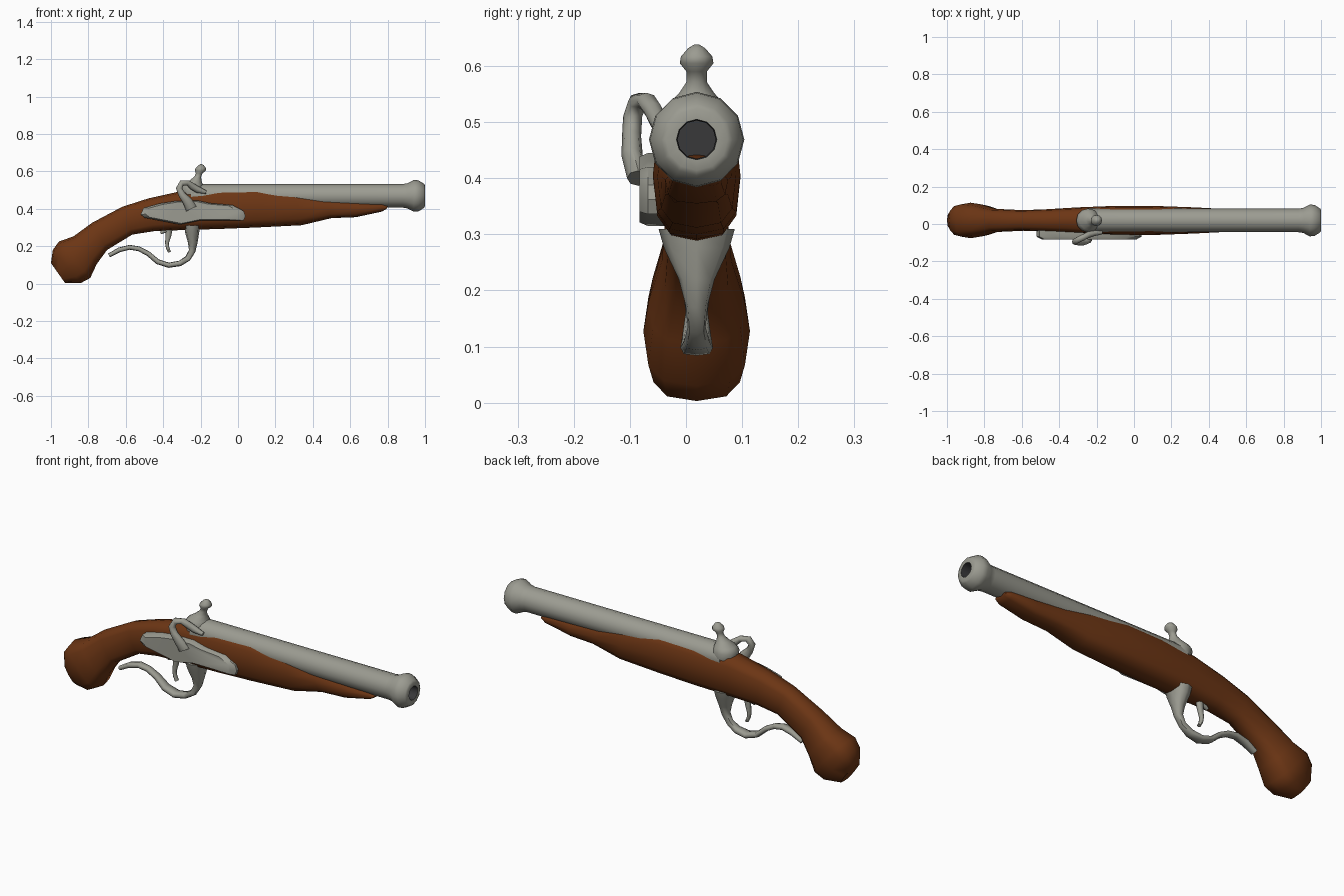
import bpy, bmesh, math
from mathutils import Vector

YC = 0.019  # centre plane of the stock and barrel


def material(name, rgb):
    m = bpy.data.materials.new(name)
    m.diffuse_color = (*rgb, 1)
    return m


WOOD = material("brown wood", (0.15, 0.036, 0.007))
STEEL = material("grey steel", (0.33, 0.33, 0.285))
DARK = material("dark bore", (0.04, 0.04, 0.042))


def finish(name, bm, mats, angle=45):
    bmesh.ops.recalc_face_normals(bm, faces=bm.faces)
    me = bpy.data.meshes.new(name)
    bm.to_mesh(me)
    bm.free()
    for m in mats:
        me.materials.append(m)
    ob = bpy.data.objects.new(name, me)
    bpy.context.collection.objects.link(ob)
    bpy.ops.object.select_all(action='DESELECT')
    ob.select_set(True)
    bpy.context.view_layer.objects.active = ob
    bpy.ops.object.shade_smooth_by_angle(angle=math.radians(angle))
    return ob


def ring(c, u, a, b, n, p):
    """Superellipse ring: half-size a along u (in the xz plane), b along y."""
    pts = []
    for i in range(n):
        t = 2 * math.pi * i / n
        f = lambda v: math.copysign(abs(v) ** (2 / p), v) if abs(v) > 1e-6 else 0
        pts.append(Vector(c) + u * a * f(math.cos(t)) + Vector((0, b * f(math.sin(t)), 0)))
    return pts


def loft(name, rings, mats, angle=45, rule=None):
    bm = bmesh.new()
    vs = [[bm.verts.new(p) for p in r] for r in rings]
    n = len(vs[0])
    for k, (r, s) in enumerate(zip(vs, vs[1:])):
        for i in range(n):
            f = bm.faces.new((r[i], r[(i + 1) % n], s[(i + 1) % n], s[i]))
            f.material_index = rule(k) if rule else 0
    bm.faces.new(vs[0])
    bm.faces.new(vs[-1]).material_index = rule(len(vs)) if rule else 0
    return finish(name, bm, mats, angle)


def sweep(name, path, n=8, p=2.0, angle=60):
    """Bar along (x, z, y, half thickness, half width) stations."""
    rings = []
    for k, (x, z, y, a, b) in enumerate(path):
        q, r = path[max(k - 1, 0)], path[min(k + 1, len(path) - 1)]
        t = Vector((r[0] - q[0], 0, r[1] - q[1])).normalized()
        rings.append(ring((x, y, z), Vector((-t.z, 0, t.x)), a, b, n, p))
    return loft(name, rings, [STEEL], angle)


# Stock: top x, z, bottom x, z, half width, from butt to fore-end
stock = [
    (-1.00, .110, -.925, .003, .045), (-.99, .180, -.84, .003, .085),
    (-.957, .225, -.79, .030, .095), (-.88, .252, -.755, .105, .086),
    (-.78, .325, -.70, .180, .062), (-.62, .410, -.565, .262, .055),
    (-.48, .455, -.45, .280, .060), (-.30, .495, -.30, .286, .070),
    (-.10, .510, -.10, .292, .078), (.10, .512, .10, .300, .078),
    (.30, .492, .34, .312, .070), (.45, .455, .50, .350, .062),
    (.62, .440, .63, .355, .056), (.77, .428, .77, .385, .048),
    (.80, .415, .795, .400, .038)]
rings = []
for tx, tz, bx, bz, w in stock:
    top, bot = Vector((tx, YC, tz)), Vector((bx, YC, bz))
    d = (top - bot) / 2
    rings.append(ring((top + bot) / 2, d.normalized(), d.length, w, 12, 2.9))
loft("stock", rings, [WOOD], 50)

# Barrel with flared muzzle and dark bore
prof = [(-.25, .063), (.88, .063), (.905, .067), (.94, .085), (.965, .083),
        (.995, .064), (1.0, .055), (1.0, .036), (.97, .034), (.60, .034)]
loft("barrel", [ring((x, YC, .469), Vector((0, 0, 1)), r, r, 12, 2) for x, r in prof],
     [STEEL, DARK], 45, lambda k: 1 if k >= 7 else 0)

# Lock plate on the near side, with chamfered outer edge
outline = [(-.52, .37), (-.505, .405), (-.42, .428), (-.33, .442), (-.22, .445),
           (-.15, .43), (-.03, .42), (.03, .388), (.04, .362), (.03, .336),
           (-.08, .338), (-.20, .338), (-.31, .315), (-.40, .333), (-.50, .352)]
cx, cz = -.24, .38
layers = [(1, -.03), (1, -.068), (.9, -.083)]
loft("lock_plate", [[Vector((cx + (x - cx) * s, y, cz + (z - cz) * s)) for x, z in outline]
                    for s, y in layers], [STEEL], 35)

# Curved hammer
sweep("hammer", [
    (-.25, .400, -.085, .030, .020), (-.27, .440, -.096, .026, .019),
    (-.300, .475, -.097, .019, .017), (-.315, .510, -.095, .017, .017),
    (-.300, .538, -.085, .016, .018), (-.268, .538, -.070, .015, .018),
    (-.245, .520, -.058, .018, .018), (-.215, .502, -.050, .018, .016),
    (-.170, .488, -.045, .009, .010)])

# Leaning knob post behind the barrel
post = [(-.24, .475, .060), (-.245, .510, .064), (-.24, .530, .052), (-.227, .552, .031),
        (-.215, .572, .018), (-.207, .590, .018), (-.201, .605, .030), (-.199, .617, .028),
        (-.197, .632, .015), (-.197, .638, .005)]
loft("knob_post", [ring((x, YC, z), Vector((1, 0, 0)), r, r, 12, 2) for x, z, r in post],
     [STEEL], 60)

# Trigger guard: wide front tang narrowing into a wavy strap
sweep("trigger_guard", [
    (-.245, .310, YC, .042, .068), (-.245, .275, YC, .038, .058),
    (-.242, .220, YC, .026, .032), (-.245, .175, YC, .018, .020),
    (-.268, .135, YC, .016, .016), (-.310, .108, YC, .015, .023),
    (-.370, .098, YC, .014, .029), (-.430, .117, YC, .014, .026),
    (-.480, .160, YC, .013, .020), (-.530, .186, YC, .013, .018),
    (-.580, .194, YC, .013, .020), (-.635, .180, YC, .013, .022),
    (-.690, .150, YC, .011, .018)], 8, 3)

# Trigger with small rear spur
sweep("trigger", [
    (-.368, .300, YC, .020, .016), (-.372, .255, YC, .015, .014),
    (-.380, .215, YC, .010, .012), (-.376, .190, YC, .009, .012),
    (-.366, .168, YC, .008, .012)])
sweep("trigger_spur", [
    (-.375, .285, YC, .010, .012), (-.400, .278, YC, .010, .012),
    (-.414, .270, YC, .007, .010)])
